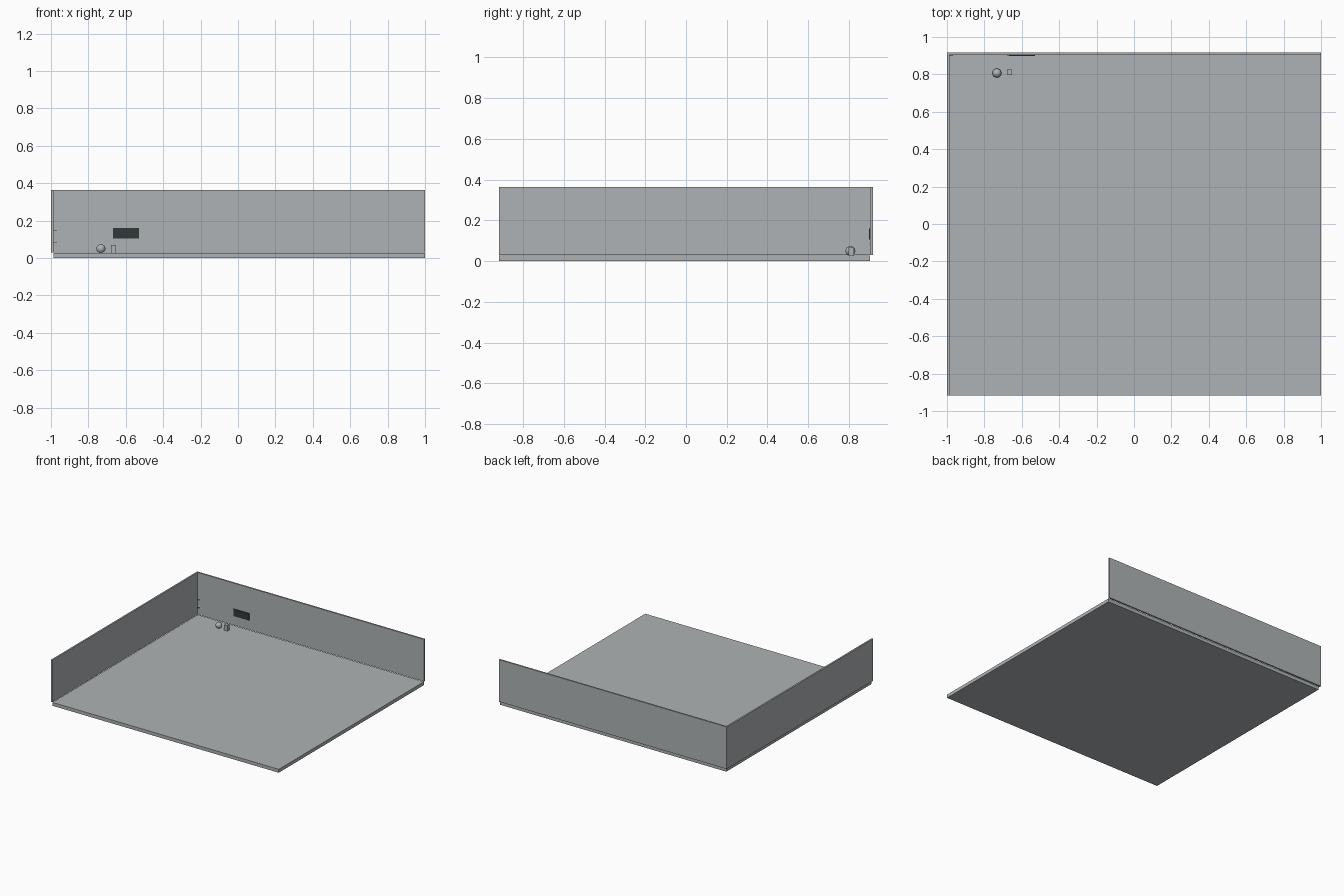
import bpy

cube = bpy.data.objects.get("Cube")
if cube:
    bpy.data.objects.remove(cube, do_unlink=True)


def material(name, colour):
    mat = bpy.data.materials.new(name)
    mat.use_nodes = True
    mat.diffuse_color = (*colour, 1)
    mat.node_tree.nodes["Principled BSDF"].inputs["Base Color"].default_value = (*colour, 1)
    return mat


grey = material("wall grey", (0.43, 0.45, 0.46))
dark = material("dark vent", (0.03, 0.04, 0.04))


def box(name, x, y, z, mat):
    """Box spanning the given (min, max) range on each axis."""
    spans = (x, y, z)
    bpy.ops.mesh.primitive_cube_add(size=1, location=[(a + b) / 2 for a, b in spans])
    obj = bpy.context.object
    obj.name = name
    obj.scale = [b - a for a, b in spans]
    bpy.ops.object.transform_apply(location=False, rotation=False, scale=True)
    obj.data.materials.append(mat)
    return obj


# Room shell: floor slab and two walls meeting in the back corner
half_y, thick, top = 0.917, 0.013, 0.363
inner_x, inner_y = -1 + thick, half_y - thick
wall_z = (0.029, top)
box("floor", (inner_x, 1), (-half_y, inner_y), (0, 0.027), grey)
box("side_wall", (-1, inner_x), (-half_y, half_y), wall_z, grey)
box("back_wall", (inner_x, 1), (inner_y, half_y), wall_z, grey)

# Vent panel on the back wall, with a narrow light end strip
panel_y, panel_z = (inner_y - 0.007, inner_y), (0.105, 0.16)
box("vent_panel", (-0.667, -0.53), panel_y, panel_z, dark)
box("vent_end_strip", (-0.675, -0.667), panel_y, panel_z, grey)

# Small marks beside the corner
for i, z in enumerate((0.085, 0.148)):
    box(f"corner_mark_{i + 1}", (inner_x, inner_x + 0.018),
        (inner_y - 0.004, inner_y), (z - 0.002, z + 0.002), dark)

# Ball and block standing on the floor
bpy.ops.mesh.primitive_uv_sphere_add(segments=24, ring_count=12, radius=0.024,
                                     location=(-0.733, 0.807, 0.05))
ball = bpy.context.object
ball.name = "ball"
ball.data.materials.append(grey)
bpy.ops.object.shade_smooth_by_angle()
box("block", (-0.68, -0.652), (0.797, 0.825), (0.027, 0.07), grey)
